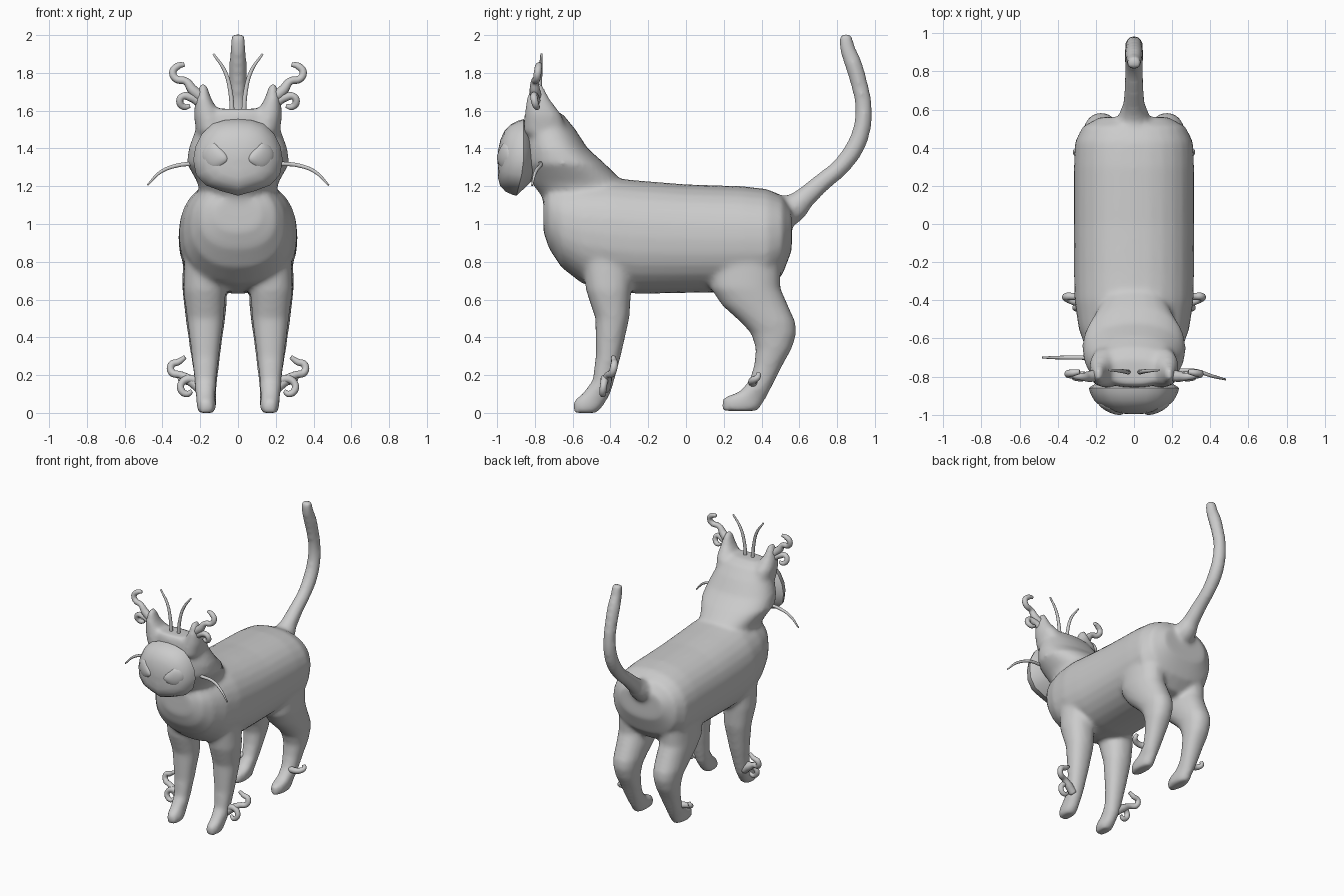
import bpy, bmesh, math
from mathutils import Vector, Matrix

if "Cube" in bpy.data.objects:
    bpy.data.objects.remove(bpy.data.objects["Cube"])


def make(name, bm):
    bmesh.ops.remove_doubles(bm, verts=bm.verts, dist=0.0005)
    bmesh.ops.recalc_face_normals(bm, faces=bm.faces)
    me = bpy.data.meshes.new(name)
    bm.to_mesh(me)
    bm.free()
    ob = bpy.data.objects.new(name, me)
    bpy.context.collection.objects.link(ob)
    for p in me.polygons:
        p.use_smooth = True
    return ob


def loft(bm, rings):
    """Skin closed rings of points and cap both ends."""
    rows = [[bm.verts.new(p) for p in r] for r in rings]
    n = len(rows[0])
    for a, b in zip(rows, rows[1:]):
        for i in range(n):
            bm.faces.new((a[i], a[(i + 1) % n], b[(i + 1) % n], b[i]))
    bm.faces.new(rows[0])
    bm.faces.new(rows[-1])


def oval(a0, a1, b0, b1, power=2.0, n=28):
    pts = []
    for i in range(n):
        t = 2 * math.pi * i / n
        c, s = math.cos(t), math.sin(t)
        u = math.copysign(abs(c) ** (2 / power), c)
        v = math.copysign(abs(s) ** (2 / power), s)
        pts.append(((a0 + a1) / 2 + u * (a1 - a0) / 2, (b0 + b1) / 2 + v * (b1 - b0) / 2))
    return pts


def upright(bm, rows, side=1, power=2.2):
    """Rows of (z, y0, y1, x0, x1)."""
    loft(bm, [[(side * x, y, z) for x, y in oval(x0, x1, y0, y1, power)]
              for z, y0, y1, x0, x1 in rows])


def tube(name, pts, depth, side=1):
    """Rounded tube through points (x, y, z, radius factor)."""
    cu = bpy.data.curves.new(name, 'CURVE')
    cu.dimensions = '3D'
    cu.bevel_depth, cu.bevel_resolution, cu.resolution_u = depth, 3, 6
    cu.use_fill_caps = True
    sp = cu.splines.new('BEZIER')
    sp.bezier_points.add(len(pts) - 1)
    for b, (x, y, z, r) in zip(sp.bezier_points, pts):
        b.co = (side * x, y, z)
        b.radius = r
        b.handle_left_type = b.handle_right_type = 'AUTO'
    tmp = bpy.data.objects.new(name + "_path", cu)
    bpy.context.collection.objects.link(tmp)
    bpy.context.view_layer.update()
    bm = bmesh.new()
    bm.from_mesh(tmp.to_mesh())
    bpy.data.objects.remove(tmp)
    return make(name, bm)


bm = bmesh.new()
# Torso: y, z bottom, z top, half width
torso = [(-.755, .96, 1.14, .12), (-.725, .87, 1.2, .2), (-.66, .77, 1.22, .25),
         (-.55, .685, 1.24, .29), (-.4, .645, 1.245, .312), (-.25, .63, 1.23, .315),
         (0, .635, 1.21, .315), (.3, .64, 1.2, .315), (.43, .65, 1.185, .31),
         (.51, .73, 1.15, .27), (.56, .86, 1.08, .18)]
loft(bm, [[(x, y, z) for x, z in oval(-w, w, z0, z1, 2.3)] for y, z0, z1, w in torso])

# Neck and head
head = [(1.05, -.74, -.2, .2), (1.15, -.765, -.28, .2), (1.22, -.82, -.33, .215),
        (1.32, -.86, -.43, .272), (1.4, -.86, -.52, .262), (1.5, -.86, -.585, .225),
        (1.58, -.855, -.65, .2), (1.61, -.84, -.71, .17)]
upright(bm, [(z, a, b, -w, w) for z, a, b, w in head])

# Ears and legs
ear = [(1.48, -.86, -.62, .05, .22), (1.58, -.855, -.66, .09, .235),
       (1.66, -.845, -.72, .14, .225), (1.74, -.82, -.76, .165, .205)]
front_leg = [(.9, -.56, -.28, .08, .28), (.65, -.53, -.29, .065, .29), (.5, -.48, -.3, .075, .27),
             (.3, -.478, -.345, .1, .245), (.17, -.495, -.38, .115, .23), (.1, -.55, -.4, .12, .225),
             (.065, -.595, -.42, .12, .22), (.035, -.6, -.44, .115, .22), (0, -.6, -.47, .125, .21)]
hind_leg = [(.9, .12, .5, .08, .29), (.66, .13, .5, .06, .295), (.57, .19, .54, .06, .285),
            (.48, .29, .58, .07, .275), (.42, .345, .585, .08, .265), (.34, .37, .56, .09, .255),
            (.25, .36, .51, .1, .24), (.17, .335, .47, .11, .23), (.11, .28, .44, .115, .225),
            (.08, .195, .425, .115, .22), (.04, .19, .4, .115, .22), (.01, .19, .38, .125, .21)]
for s in (1, -1):
    for part in (ear, front_leg, hind_leg):
        upright(bm, part, s)

# Tail, merged into the body
tail = tube("tail", [(0, .5, 1.06, 1.9), (0, .56, 1.08, 1.7), (0, .63, 1.14, 1.2), (0, .72, 1.22, 1.05),
                     (0, .81, 1.295, 1), (0, .885, 1.39, 1.05), (0, .93, 1.5, 1), (0, .94, 1.62, .93),
                     (0, .915, 1.75, .95), (0, .885, 1.85, .98), (0, .852, 1.94, .85),
                     (0, .845, 2.005, .75)], .049)
bm.from_mesh(tail.data)
bpy.data.objects.remove(tail)
body = make("cat_body", bm)
m = body.modifiers.new("blend", 'REMESH')
m.mode, m.voxel_size, m.use_smooth_shade = 'VOXEL', .015, True
m = body.modifiers.new("soften", 'SMOOTH')
m.factor, m.iterations = .5, 10

# Face mask: a domed shield with a sharp rim
half = [(0, 1.555), (.07, 1.55), (.135, 1.53), (.19, 1.48), (.225, 1.41), (.237, 1.34),
        (.222, 1.26), (.17, 1.205), (.09, 1.175), (0, 1.15)]
outline = half + [(-x, z) for x, z in half[-2:0:-1]]
bm = bmesh.new()
rings = []
for s, y in [(.6, -.8), (.94, -.85), (1, -.86), (.97, -.885), (.88, -.925), (.72, -.96),
             (.5, -.982), (.25, -.994), (.04, -.997)]:
    ring = []
    for x, z in outline:
        pz = 1.34 + (z - 1.34) * s
        ring.append((x * s, y - .25 * max(0, 1.3 - pz), pz))
    rings.append(ring)
loft(bm, rings)
mask = make("face_mask", bm)
bpy.context.view_layer.objects.active = mask
mask.select_set(True)
bpy.ops.object.shade_smooth_by_angle(angle=math.radians(40))
mask.select_set(False)

for s, tag in ((1, "right"), (-1, "left")):
    # Almond eyes, pinched toward the nose
    bm = bmesh.new()
    bmesh.ops.create_uvsphere(bm, u_segments=24, v_segments=16, radius=1)
    for v in bm.verts:
        inner = max(0, -v.co.x)
        v.co.z = v.co.z * (1 - .45 * inner) - .2 * inner
    mat = Matrix.Translation((.122, -.958, 1.36)) @ Matrix.Rotation(.45, 4, 'Z') @ Matrix.Diagonal((.076, .03, .072, 1))
    bmesh.ops.transform(bm, matrix=Matrix.Diagonal((s, 1, 1, 1)) @ mat, verts=bm.verts)
    make(tag + "_eye", bm)

    # Curled tufts on ears, front ankles and hind ankles
    tube(tag + "_ear_tuft_upper", [(.18, -.79, 1.66, 1.6), (.24, -.8, 1.71, 1.4), (.275, -.8, 1.755, 1),
                                   (.33, -.79, 1.77, 1), (.345, -.785, 1.805, 1), (.32, -.78, 1.835, .95),
                                   (.285, -.775, 1.845, .6)], .02, s)
    tube(tag + "_ear_tuft_lower", [(.2, -.79, 1.64, 1.3), (.25, -.8, 1.67, 1.2), (.295, -.805, 1.675, 1),
                                   (.308, -.8, 1.645, 1), (.285, -.79, 1.62, .9), (.255, -.785, 1.625, .6)], .019, s)
    tube(tag + "_front_tuft_upper", [(.2, -.43, .13, 1.5), (.25, -.42, .17, 1.4), (.3, -.41, .2, 1),
                                     (.35, -.39, .215, 1), (.352, -.38, .255, 1), (.315, -.38, .27, .9),
                                     (.28, -.385, .295, .6)], .02, s)
    tube(tag + "_front_tuft_lower", [(.2, -.43, .16, 1.2), (.26, -.43, .18, 1.2), (.3, -.435, .155, 1),
                                     (.3, -.44, .12, 1), (.27, -.44, .1, .9), (.245, -.435, .115, .6)], .019, s)
    tube(tag + "_hind_tuft", [(.2, .36, .16, 1.2), (.25, .35, .165, 1.1), (.29, .36, .175, 1),
                              (.305, .38, .19, .8), (.295, .385, .21, .6)], .02, s)

    # Brow and cheek whiskers
    tube(tag + "_brow_whisker", [(.03, -.775, 1.57, 1.4), (.04, -.775, 1.7, 1.2), (.07, -.77, 1.81, 1),
                                 (.13, -.765, 1.9, .6)], .01, s)
    y0, dy = (-.77, -.045) if s > 0 else (-.7, 0)
    tube(tag + "_cheek_whisker", [(.22, y0, 1.32, 1.2), (.32, y0, 1.31, 1.1), (.41, y0 + dy * .6, 1.275, .9),
                                  (.48, y0 + dy, 1.205, .5)], .01, s)
